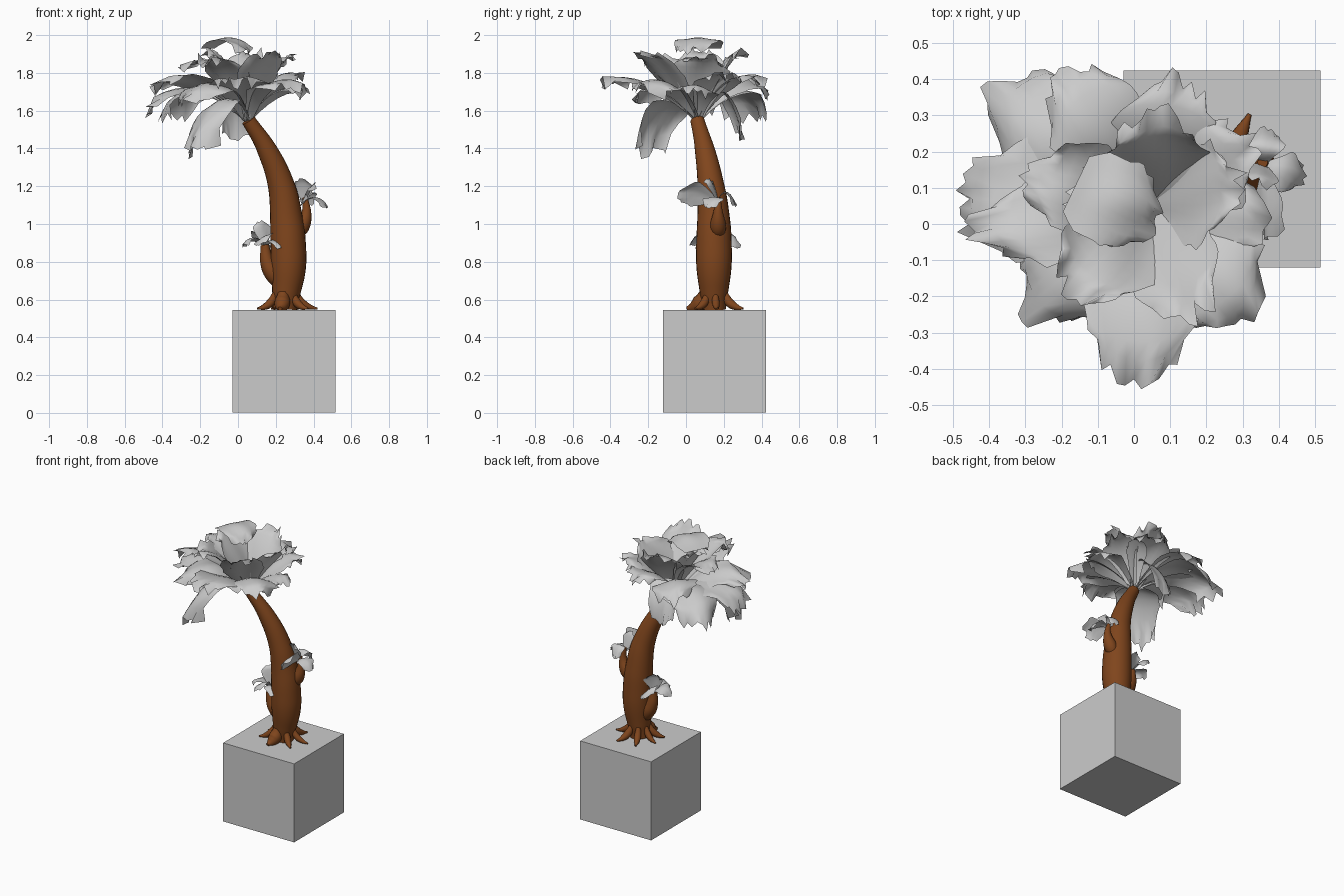
import bpy, bmesh, math, random
from mathutils import Vector, Matrix

if "Cube" in bpy.data.objects:
    bpy.data.objects.remove(bpy.data.objects["Cube"])

random.seed(7)


def material(name, color):
    m = bpy.data.materials.new(name)
    m.diffuse_color = (*color, 1)
    m.use_nodes = True
    m.node_tree.nodes["Principled BSDF"].inputs["Base Color"].default_value = m.diffuse_color
    return m


GREY = material("pale_grey", (0.6, 0.6, 0.6))
BROWN = material("bark_brown", (0.215, 0.06, 0.012))


def tube(name, points, sides=6):
    """Round limb through (x, y, z, radius) points."""
    curve = bpy.data.curves.new(name, 'CURVE')
    curve.dimensions = '3D'
    curve.bevel_depth = 1.0
    curve.bevel_resolution = sides
    curve.resolution_u = 8
    curve.use_fill_caps = True
    spline = curve.splines.new('BEZIER')
    spline.radius_interpolation = 'CARDINAL'
    spline.bezier_points.add(len(points) - 1)
    for p, (x, y, z, r) in zip(spline.bezier_points, points):
        p.co = (x, y, z)
        p.radius = r
        p.handle_left_type = p.handle_right_type = 'AUTO'
    curve.materials.append(BROWN)
    ob = bpy.data.objects.new(name, curve)
    bpy.context.collection.objects.link(ob)
    bpy.ops.object.select_all(action='DESELECT')
    ob.select_set(True)
    bpy.context.view_layer.objects.active = ob
    bpy.ops.object.convert(target='MESH')
    ob = bpy.context.view_layer.objects.active
    for f in ob.data.polygons:
        f.use_smooth = True


def leaf(name, base, tip, lift, width, roll=0, cup=-0.25, rows=10, cols=10, neck=0.14):
    """Broad thin leaf rising from base, arching over to tip, with a torn edge."""
    base, tip = Vector(base), Vector(tip)
    chord = tip - base
    length = chord.length
    ctrl = base + chord * 0.45 + Vector((0, 0, lift))
    side0 = chord.cross(Vector((0, 0, 1))).normalized()
    side0 = Matrix.Rotation(math.radians(roll), 3, chord.normalized()) @ side0
    bm = bmesh.new()
    grid = []
    for i in range(rows + 1):
        u = i / rows
        pos = base * (1 - u) ** 2 + ctrl * 2 * u * (1 - u) + tip * u * u
        tan = ((ctrl - base) * (1 - u) + (tip - ctrl) * u).normalized()
        normal = side0.cross(tan).normalized()
        w = width * min(1, neck + 1.6 * u) * (1 - 1.3 * max(0, u - 0.75))
        row = []
        for j in range(cols + 1):
            v = 2 * j / cols - 1
            p = pos + side0 * v * w / 2 + normal * cup * width * v * v * u
            # rounded outer end, shallow ripples
            p -= tan * 0.16 * length * v * v * u * u
            p += normal * 0.025 * width * math.sin(5 * v + 4 * u) * u
            if i == rows:                       # torn spikes on the outer edge
                p += tan * random.uniform(-0.05, 0.08) * length
                p += normal * random.uniform(-0.12, 0.03) * length
            elif abs(v) == 1 and u > 0.55:      # ragged sides
                p += side0 * v * random.uniform(-0.05, 0.05) * width
            row.append(bm.verts.new(p))
        grid.append(row)
    for a, b in zip(grid, grid[1:]):
        for j in range(cols):
            bm.faces.new((a[j], a[j + 1], b[j + 1], b[j])).smooth = True
    mesh = bpy.data.meshes.new(name)
    bm.to_mesh(mesh)
    bm.free()
    mesh.materials.append(GREY)
    bpy.context.collection.objects.link(bpy.data.objects.new(name, mesh))


# Planter block
bpy.ops.mesh.primitive_cube_add(size=0.545, location=(0.243, 0.152, 0.2735))
block = bpy.context.object
block.name = "planter_block"
block.data.materials.append(GREY)

# Leaning, bulging trunk
tube("trunk", [
    (0.247, 0.148, 0.55, 0.064), (0.255, 0.148, 0.63, 0.074),
    (0.266, 0.148, 0.75, 0.091), (0.266, 0.148, 0.88, 0.094),
    (0.256, 0.146, 1.03, 0.086), (0.230, 0.132, 1.20, 0.071),
    (0.150, 0.098, 1.40, 0.052), (0.055, 0.06, 1.55, 0.037)], 10)

# Roots spreading over the block: angle, reach, thickness
for k, (deg, reach, r) in enumerate([
        (-100, 0.14, 0.042), (-40, 0.15, 0.022), (5, 0.165, 0.02), (65, 0.16, 0.024),
        (115, 0.155, 0.022), (165, 0.145, 0.02), (205, 0.15, 0.022)]):
    c, s = math.cos(math.radians(deg)), math.sin(math.radians(deg))
    tube(f"root_{k + 1}", [
        (0.248 + c * d * reach, 0.15 + s * d * reach, z, r * t)
        for d, z, t in [(0.38, 0.63, 0.7), (0.55, 0.585, 1), (0.78, 0.562, 0.75),
                        (1.05, 0.552, 0.25)]], 4)

# Two stubby side branches
tube("left_branch", [(0.235, 0.15, 0.66, 0.025), (0.19, 0.15, 0.73, 0.045),
                     (0.155, 0.15, 0.80, 0.038), (0.142, 0.15, 0.89, 0.022)])
tube("right_branch", [(0.30, 0.17, 0.93, 0.03), (0.338, 0.17, 0.99, 0.042),
                      (0.362, 0.17, 1.06, 0.026), (0.355, 0.17, 1.14, 0.014)])

# Crown leaves: tip x, y, z, lift, width, roll
crown = [
    (-0.40, 0.39, 1.58, 0.32, 0.36, 0),     # back left, hanging
    (-0.20, 0.43, 1.72, 0.24, 0.30, 10),
    (-0.51, 0.07, 1.63, 0.26, 0.34, 0),     # left
    (-0.44, -0.02, 1.75, 0.20, 0.26, 20),
    (-0.27, -0.24, 1.39, 0.36, 0.30, 10),   # low front left
    (-0.31, -0.24, 1.66, 0.28, 0.34, 0),
    (0.00, -0.43, 1.77, 0.16, 0.34, 0),     # front
    (0.31, -0.28, 1.74, 0.20, 0.34, 0),     # front right
    (0.37, 0.00, 1.73, 0.14, 0.28, 0),      # right
    (0.32, 0.24, 1.80, 0.15, 0.28, 0),
    (0.12, 0.40, 1.78, 0.18, 0.30, 0),      # back
    (-0.02, 0.31, 1.45, 0.40, 0.22, 0),     # low back
    (-0.30, 0.13, 1.83, 0.26, 0.28, 0),     # inner
    (0.29, 0.10, 1.90, 0.10, 0.30, -15),
    (0.16, -0.25, 1.91, 0.10, 0.28, 15),
    (-0.17, -0.19, 1.88, 0.16, 0.30, 0),
    (0.06, 0.29, 1.92, 0.10, 0.30, 10),
    (-0.17, 0.07, 1.93, 0.14, 0.26, 0),
]
for k, (x, y, z, lift, w, roll) in enumerate(crown):
    leaf(f"crown_leaf_{k + 1}", (0.05, 0.06, 1.545), (x, y, z), lift, w, roll,
         random.uniform(-0.22, -0.05) if k < 12 else 0.05)
# Folded leaf closing the top of the crown
leaf("crown_top_leaf", (-0.16, 0.11, 1.93), (0.07, 0.00, 1.92), 0.12, 0.24,
     cup=-0.1, neck=0.7)

# Small leaf tufts: tip x, y, z, lift, width, roll
left_tuft = [(0.02, 0.13, 0.89, 0.08, 0.13, 10), (0.12, 0.29, 0.90, 0.08, 0.14, 40),
             (0.235, 0.06, 0.88, 0.07, 0.11, 0), (0.12, 0.02, 0.90, 0.08, 0.11, 30),
             (0.13, 0.17, 1.02, 0.03, 0.12, 0)]
right_tuft = [(0.475, 0.12, 1.09, 0.07, 0.11, 0), (0.36, -0.045, 1.16, 0.04, 0.15, 60),
              (0.37, 0.265, 1.10, 0.12, 0.10, 0), (0.33, 0.13, 1.24, 0.02, 0.13, 20)]
for side, base, tuft in [("left", (0.142, 0.15, 0.88), left_tuft),
                         ("right", (0.358, 0.165, 1.12), right_tuft)]:
    for k, (x, y, z, lift, w, roll) in enumerate(tuft):
        leaf(f"{side}_tuft_leaf_{k + 1}", base, (x, y, z), lift, w, roll, -0.12, 7, 6)
